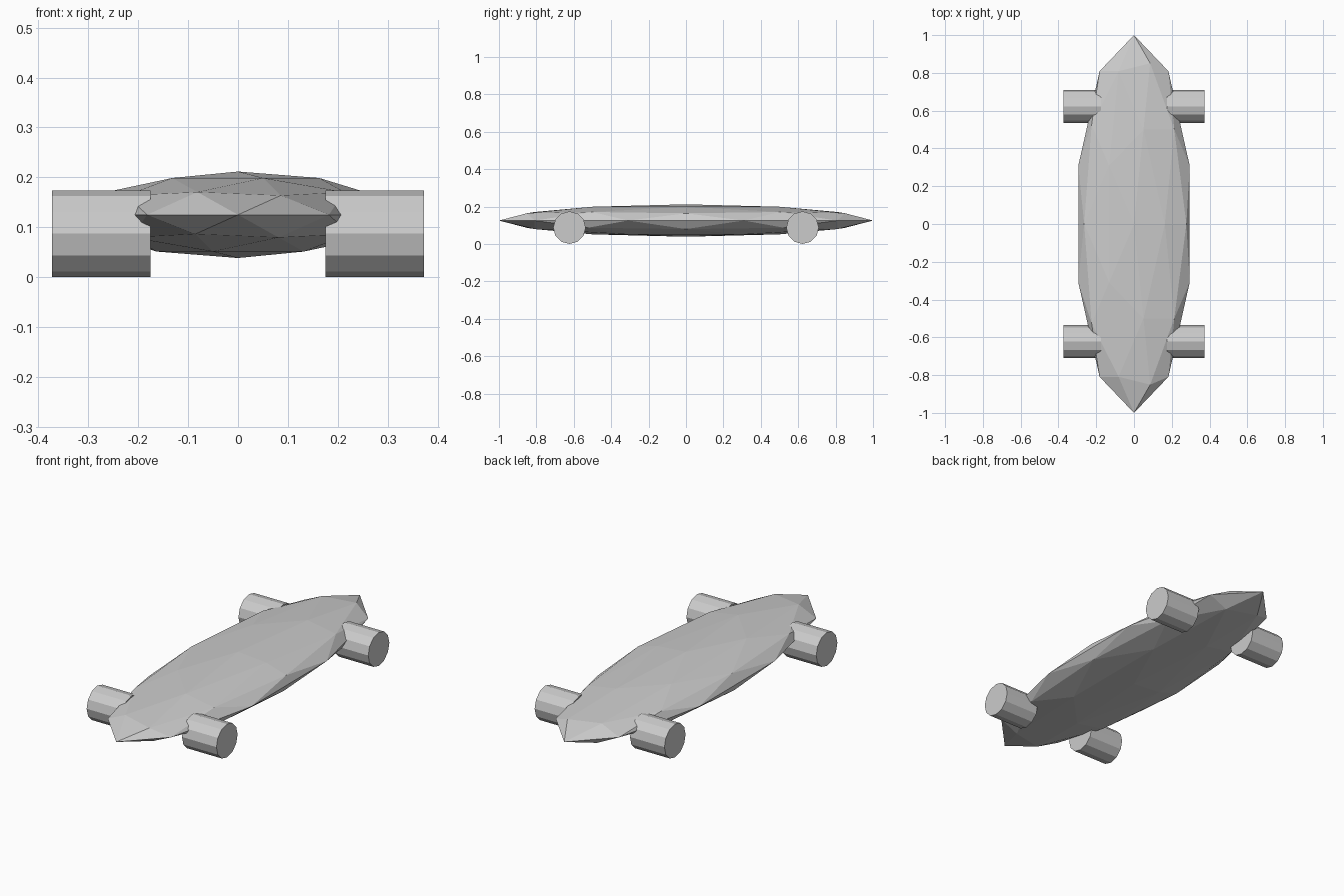
import bpy
import math

if "Cube" in bpy.data.objects:
    bpy.data.objects.remove(bpy.data.objects["Cube"], do_unlink=True)

# Single plain grey used on every part
grey = bpy.data.materials.new("light grey")
grey.use_nodes = True
colour = (0.6, 0.6, 0.6, 1)
grey.diffuse_color = colour
grey.node_tree.nodes["Principled BSDF"].inputs["Base Color"].default_value = colour


def finish(name):
    obj = bpy.context.object
    obj.name = name
    obj.data.materials.append(grey)
    bpy.ops.object.shade_flat()
    return obj


# Deck: a faceted ball flattened into a long board
bpy.ops.mesh.primitive_ico_sphere_add(subdivisions=2, radius=1, location=(0, 0, 0.125))
deck = finish("deck")
deck.scale = (0.31, 1, 0.0867)

# Wheels: twelve-sided cylinders lying across the board
RADIUS, WIDTH = 0.087, 0.198
for end, y in (("front", -0.623), ("back", 0.623)):
    for side, x in (("right", -0.274), ("left", 0.274)):
        bpy.ops.mesh.primitive_cylinder_add(
            vertices=12, radius=RADIUS, depth=WIDTH,
            location=(x, y, RADIUS), rotation=(0, math.pi / 2, 0))
        finish(f"{end}_{side}_wheel")
